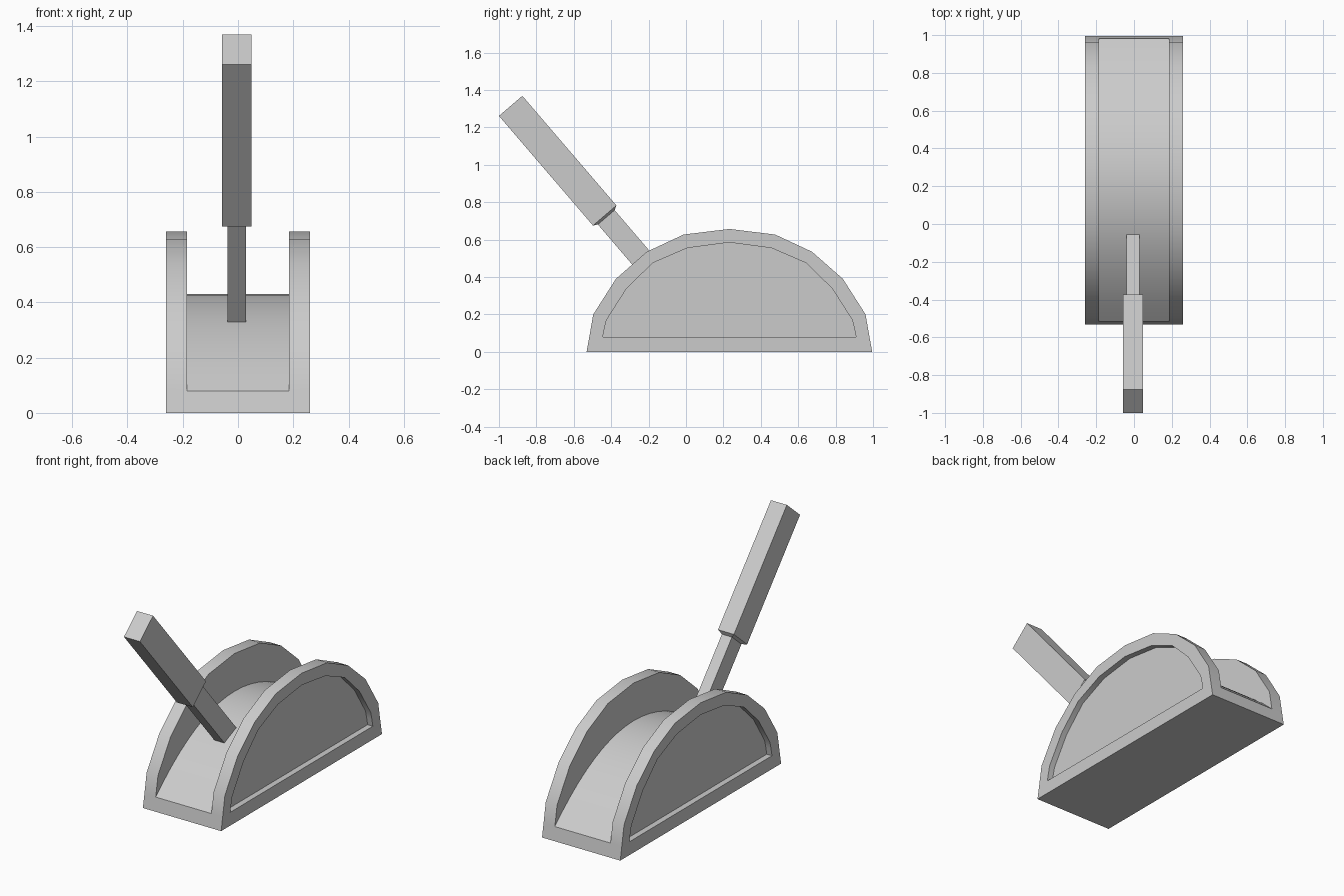
import bpy, bmesh
from mathutils import Vector

if "Cube" in bpy.data.objects:
    bpy.data.objects.remove(bpy.data.objects["Cube"])

MID_Y = 0.232                                   # centre of the arched housing
HALF, WALL_IN, RECESS = 0.26, 0.185, 0.225      # x of outer wall, inner wall, recessed panel


def arch(half):
    """Mirror (half width, z) points about MID_Y into a full front-to-back arch."""
    front = [(MID_Y - w, z) for w, z in half]
    back = [(MID_Y + w, z) for w, z in reversed(half[:-1])]
    return front + back


def finish(bm, name, smooth=None):
    bmesh.ops.recalc_face_normals(bm, faces=bm.faces[:])
    mesh = bpy.data.meshes.new(name)
    bm.to_mesh(mesh)
    bm.free()
    ob = bpy.data.objects.new(name, mesh)
    bpy.context.collection.objects.link(ob)
    bpy.context.view_layer.objects.active = ob
    ob.select_set(True)
    if smooth:
        bpy.ops.object.shade_smooth_by_angle(angle=smooth)
    ob.select_set(False)
    return ob


# Housing: right half with wall, recessed side panel and curved floor
outer = arch([(0.7635, 0), (0.749, 0.08), (0.728, 0.2), (0.607, 0.39),
              (0.442, 0.535), (0.245, 0.627), (0, 0.657)])
panel = arch([(0.677, 0.08), (0.668, 0.125), (0.657, 0.17), (0.55, 0.338),
              (0.41, 0.475), (0.225, 0.555), (0, 0.585)])
STEPS = 20
floor = []
for i in range(1, STEPS):
    u = -1 + 2 * i / STEPS
    floor.append((MID_Y + 0.749 * u, 0.08 + 0.35 * (1 - u * u)))

bm = bmesh.new()


def loop(points, x):
    return [bm.verts.new((x, y, z)) for y, z in points]


def bridge(a, b, closed=False):
    n = len(a)
    for i in range(n if closed else n - 1):
        j = (i + 1) % n
        bm.faces.new((a[i], a[j], b[j], b[i]))


rim_out, rim_in = loop(outer, HALF), loop(outer, WALL_IN)
panel_out, panel_in = loop(panel, HALF), loop(panel, RECESS)
bridge(rim_out, rim_in, closed=True)            # arched rim and underside
bridge(rim_out, panel_out, closed=True)         # side frame
bridge(panel_out, panel_in, closed=True)        # recess walls
bm.faces.new(panel_in)
floor_in = loop(floor, WALL_IN)
bm.faces.new(rim_in[1:-1] + floor_in[::-1])     # inner wall above the floor
section = [rim_in[0], rim_in[1]] + floor_in + [rim_in[-2], rim_in[-1]]
centre = [bm.verts.new((0, v.co.y, v.co.z)) for v in section]
bridge(section, centre, closed=True)            # floor, end sills, underside
housing = finish(bm, "housing", smooth=0.5)
mirror = housing.modifiers.new("mirror", 'MIRROR')
mirror.use_axis[0] = True

# Lever: square grip stepping down to a thinner rod
bm = bmesh.new()
top = Vector((-0.005, -0.9375, 1.315))
axis = Vector((0, 0.651, -0.759)).normalized()
side = Vector((0, 0.759, 0.651)).normalized()
across = Vector((1, 0, 0))
rings = []
for dist, wx, wy in [(0, 0.053, 0.0825), (0.772, 0.053, 0.0825),
                     (0.785, 0.0335, 0.059), (1.32, 0.0335, 0.059)]:
    c = top + axis * dist
    rings.append([bm.verts.new(c + across * wx * sx + side * wy * sy)
                  for sx, sy in ((-1, -1), (1, -1), (1, 1), (-1, 1))])
for a, b in zip(rings, rings[1:]):
    bridge(a, b, closed=True)
bm.faces.new(rings[0])
bm.faces.new(rings[-1])
finish(bm, "lever")
